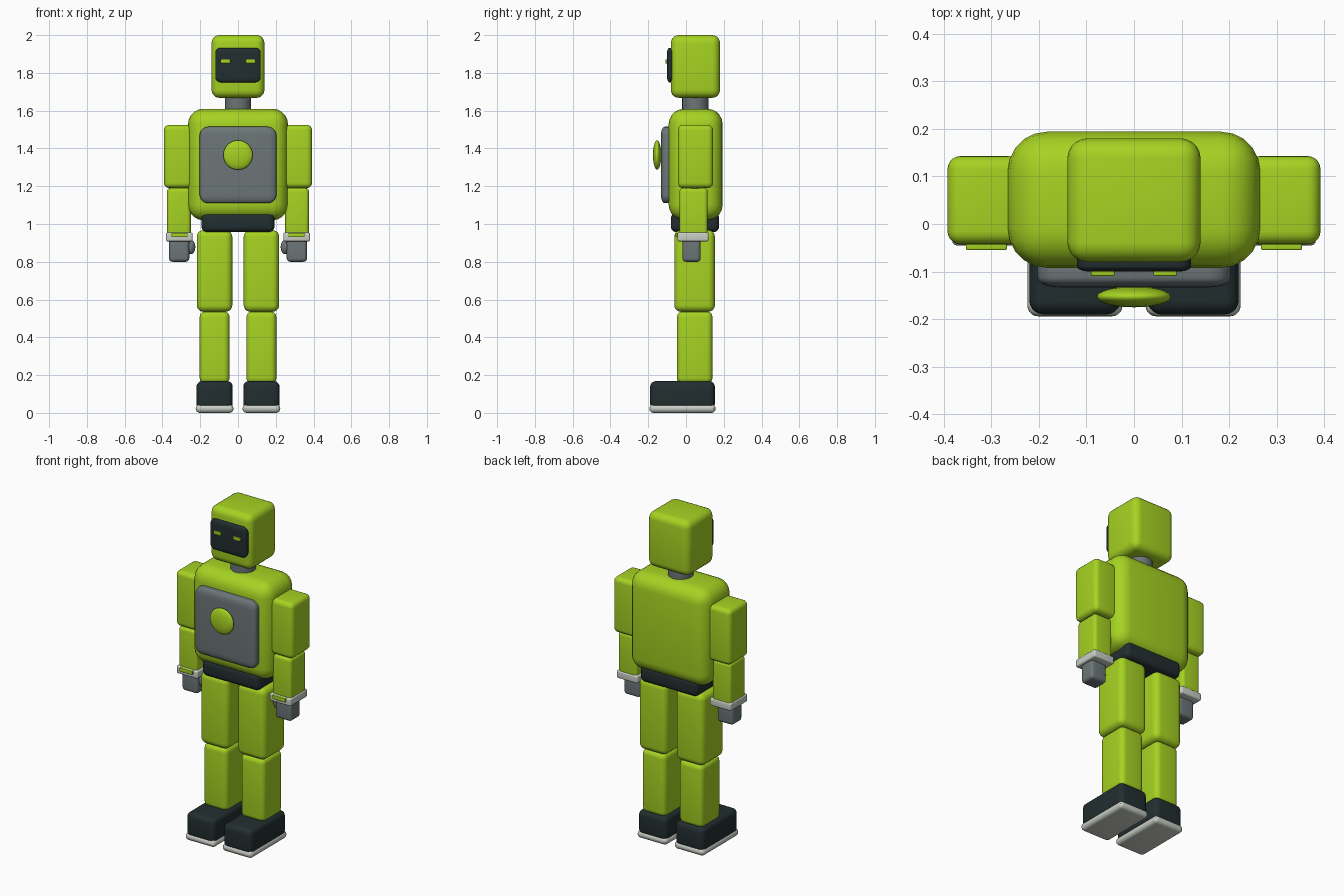
import bpy, bmesh
from mathutils import Matrix, Vector

if "Cube" in bpy.data.objects:
    bpy.data.objects.remove(bpy.data.objects["Cube"])


def material(name, rgb):
    m = bpy.data.materials.new(name)
    m.diffuse_color = (*rgb, 1.0)
    m.use_nodes = True
    m.node_tree.nodes["Principled BSDF"].inputs["Base Color"].default_value = m.diffuse_color
    return m


LIME = material("lime_green", (0.38, 0.65, 0.016))
DARK = material("charcoal", (0.016, 0.027, 0.029))
GREY = material("mid_grey", (0.15, 0.18, 0.185))
PALE = material("pale_grey", (0.59, 0.62, 0.56))


def finish(name, bm, mat):
    bmesh.ops.recalc_face_normals(bm, faces=bm.faces[:])
    me = bpy.data.meshes.new(name)
    bm.to_mesh(me)
    bm.free()
    me.materials.append(mat)
    ob = bpy.data.objects.new(name, me)
    bpy.context.collection.objects.link(ob)
    bpy.ops.object.select_all(action='DESELECT')
    bpy.context.view_layer.objects.active = ob
    ob.select_set(True)
    bpy.ops.object.shade_smooth_by_angle(angle=0.7)
    return ob


def box(name, x, y, z, radius, mat, squash=1.0):
    """Rounded box between (min, max) ranges; squash flattens the rounding along y."""
    lo, hi = Vector((x[0], y[0], z[0])), Vector((x[1], y[1], z[1]))
    size, mid = hi - lo, (lo + hi) / 2
    bm = bmesh.new()
    bmesh.ops.create_cube(bm, size=1)
    bmesh.ops.scale(bm, vec=(size.x, size.y / squash, size.z), verts=bm.verts[:])
    bmesh.ops.bevel(bm, geom=bm.edges[:], offset=radius, segments=5,
                    profile=0.5, affect='EDGES', clamp_overlap=True)
    bmesh.ops.scale(bm, vec=(1, squash, 1), verts=bm.verts[:])
    bmesh.ops.translate(bm, vec=mid, verts=bm.verts[:])
    return finish(name, bm, mat)


def ellipsoid(name, centre, radii, mat):
    bm = bmesh.new()
    bmesh.ops.create_uvsphere(bm, u_segments=32, v_segments=16, radius=1)
    bmesh.ops.scale(bm, vec=radii, verts=bm.verts[:])
    bmesh.ops.translate(bm, vec=centre, verts=bm.verts[:])
    return finish(name, bm, mat)


# Head and face
box("head", (-0.14, 0.14), (-0.08, 0.18), (1.668, 2.0), 0.042, LIME)
box("face_plate", (-0.12, 0.12), (-0.1, -0.06), (1.75, 1.933), 0.028, DARK, 0.4)

# Neck
bm = bmesh.new()
bmesh.ops.create_cone(bm, cap_ends=True, segments=32, radius1=0.07, radius2=0.07,
                      depth=0.14, matrix=Matrix.Translation((0, 0.05, 1.64)))
finish("neck", bm, GREY)

# Torso, chest panel and waist
box("torso", (-0.265, 0.265), (-0.092, 0.194), (1.02, 1.61), 0.082, LIME)
box("chest_panel", (-0.203, 0.203), (-0.133, -0.06), (1.11, 1.515), 0.045, GREY, 0.45)
ellipsoid("chest_disc", (0, -0.153, 1.365), (0.078, 0.022, 0.078), LIME)
box("waist", (-0.193, 0.193), (-0.08, 0.175), (0.957, 1.06), 0.03, DARK)

for side, s in (("left", 1), ("right", -1)):
    def span(a, b):
        return tuple(sorted((s * a, s * b)))

    # Eye
    box(side + "_eye", span(0.041, 0.09), (-0.109, -0.09), (1.85, 1.871), 0.003, LIME)

    # Arm
    box(side + "_upper_arm", span(0.238, 0.392), (-0.043, 0.143), (1.19, 1.525), 0.028, LIME)
    ellipsoid(side + "_elbow", (s * 0.315, 0.047, 1.215), (0.06, 0.055, 0.05), GREY)
    box(side + "_forearm", span(0.25, 0.376), (-0.035, 0.115), (0.93, 1.19), 0.02, LIME)
    box(side + "_cuff", span(0.24, 0.382), (-0.045, 0.12), (0.908, 0.955), 0.01, PALE)
    box(side + "_cuff_tab", span(0.267, 0.353), (-0.055, -0.03), (0.93, 0.953), 0.004, LIME)

    # Hand and thumb
    box(side + "_hand", span(0.258, 0.365), (-0.018, 0.077), (0.8, 0.93), 0.018, GREY)
    ellipsoid(side + "_thumb", (s * 0.25, 0.02, 0.878), (0.024, 0.025, 0.038), GREY)

    # Leg
    box(side + "_thigh", span(0.03, 0.218), (-0.062, 0.153), (0.535, 0.968), 0.036, LIME)
    box(side + "_shin", span(0.045, 0.203), (-0.048, 0.14), (0.155, 0.537), 0.03, LIME)

    # Shoe and sole
    box(side + "_shoe", span(0.028, 0.22), (-0.19, 0.153), (0.02, 0.168), 0.03, DARK)
    box(side + "_sole", span(0.024, 0.224), (-0.194, 0.157), (0.0, 0.045), 0.032, PALE, 1.0)
